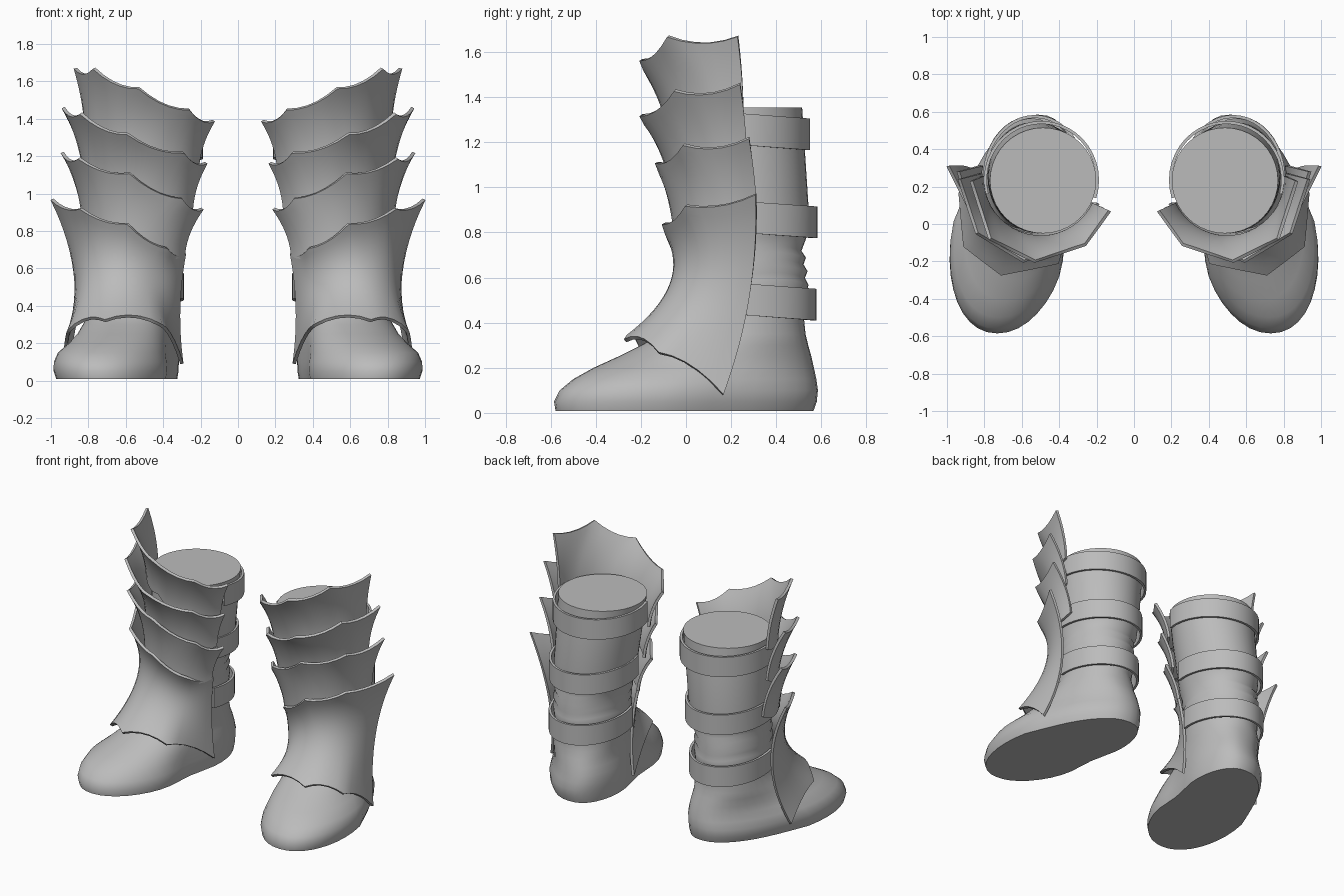
import bpy, bmesh, math
from mathutils import Vector

cube = bpy.data.objects.get("Cube")
if cube:
    bpy.data.objects.remove(cube, do_unlink=True)

grey = bpy.data.materials.new("plain grey")
grey.use_nodes = True
grey.diffuse_color = (0.5, 0.5, 0.5, 1)
grey.node_tree.nodes["Principled BSDF"].inputs["Base Color"].default_value = (0.5, 0.5, 0.5, 1)


def loft(name, rows, closed=False, thickness=0, angle=45):
    """Skin rows of points, thicken if wanted, mirror to make the pair."""
    bm = bmesh.new()
    grid = [[bm.verts.new(p) for p in row] for row in rows]
    n = len(grid[0])
    for a, b in zip(grid, grid[1:]):
        for i in range(n if closed else n - 1):
            j = (i + 1) % n
            bm.faces.new((a[i], a[j], b[j], b[i]))
    if closed:
        bm.faces.new(grid[0])
        bm.faces.new(grid[-1])
    bmesh.ops.recalc_face_normals(bm, faces=bm.faces)
    mesh = bpy.data.meshes.new(name)
    bm.to_mesh(mesh)
    bm.free()
    obj = bpy.data.objects.new(name, mesh)
    bpy.context.collection.objects.link(obj)
    mesh.materials.append(grey)
    if thickness:
        mod = obj.modifiers.new("thickness", 'SOLIDIFY')
        mod.thickness = thickness
        mod.offset = 0
    mirror = obj.modifiers.new("pair", 'MIRROR')
    mirror.use_mirror_merge = False
    bpy.ops.object.select_all(action='DESELECT')
    obj.select_set(True)
    bpy.context.view_layer.objects.active = obj
    bpy.ops.object.convert(target='MESH')
    bpy.ops.object.shade_smooth_by_angle(angle=math.radians(angle))


def power(v, e):
    return math.copysign(abs(v) ** e, v)


def boot_ring(z, back, front, cx, rx, skew=0.0):
    """Rounded outline; skew swings the toe out, slims the heel and the arch."""
    ring = []
    for k in range(40):
        t = math.tau * k / 40
        heel = math.sin(t) > 0
        e = 1.0 if not skew else 0.86 if heel else 0.95
        c, s = power(math.cos(t), e), power(math.sin(t), e)
        y = (back + front) / 2 + (back - front) / 2 * s
        width = rx * (1 - 2 * skew * max(s, 0))
        waist = 1.5 if c < 0 else 0.4
        width *= 1 - skew * waist * math.exp(-((y - (0 if c < 0 else 0.15)) / 0.2) ** 2)
        wave = 0.012 * math.sin(3 * t) if 0.57 < z < 0.76 else 0
        ring.append((cx + width * c - skew * s * (1.3 if heel else 0.85), y, z + wave))
    return ring


# Boot: foot, ankle, creased shaft and flat top
boot_rings = [
    (0.008, 0.565, -0.578, 0.643, 0.316, 0.1), (0.05, 0.58, -0.585, 0.646, 0.328, 0.1),
    (0.1, 0.585, -0.56, 0.645, 0.328, 0.1), (0.15, 0.578, -0.5, 0.635, 0.316, 0.1),
    (0.2, 0.567, -0.41, 0.612, 0.287, 0.08), (0.25, 0.556, -0.3, 0.595, 0.262, 0.06),
    (0.3, 0.542, -0.2, 0.585, 0.245, 0.04), (0.35, 0.53, -0.11, 0.57, 0.235, 0.02),
    (0.42, 0.523, -0.05, 0.553, 0.226), (0.52, 0.535, -0.03, 0.548, 0.228),
    (0.58, 0.543, -0.03, 0.548, 0.235), (0.61, 0.527, -0.02, 0.548, 0.224),
    (0.64, 0.539, -0.03, 0.548, 0.235), (0.67, 0.521, -0.02, 0.546, 0.224),
    (0.7, 0.532, -0.03, 0.543, 0.235), (0.73, 0.512, -0.02, 0.538, 0.23),
    (0.78, 0.535, -0.03, 0.533, 0.248), (0.92, 0.543, -0.04, 0.522, 0.258),
    (1.15, 0.528, -0.05, 0.503, 0.272), (1.355, 0.515, -0.05, 0.486, 0.284),
]
loft("boots", [boot_ring(*r) for r in boot_rings], closed=True, angle=65)


def arc(cx, cy, rx, ry, start, end, heights):
    """Elliptical arc in plan, one point for each height."""
    points = []
    for k, z in enumerate(heights):
        t = math.radians(start + (end - start) * k / (len(heights) - 1))
        points.append(Vector((cx + rx * math.cos(t), cy + ry * math.sin(t), z)))
    return points


# Straps round the back of the shaft, sloping down to the heel
def strap(name, z, cx, cy, rx, ry):
    rows = []
    for dz in (-0.07, 0.07):
        slope = [z + dz - 0.03 * math.sin(math.pi * k / 24) for k in range(25)]
        rows.append(arc(cx, cy, rx, ry, -14, 198, slope))
    loft(name, rows, thickness=0.016)


strap("upper_straps", 1.265, 0.495, 0.235, 0.3, 0.308)
strap("middle_straps", 0.875, 0.53, 0.25, 0.27, 0.325)
strap("ankle_straps", 0.51, 0.547, 0.26, 0.25, 0.31)

STEPS = 5


def scallop(corners, sag):
    """Edge through corner points, dipping between them."""
    points = []
    for a, b in zip(corners, corners[1:]):
        for k in range(STEPS):
            f = k / STEPS
            p = Vector(a).lerp(Vector(b), f)
            p.z -= sag * 4 * f * (1 - f)
            points.append(p)
    return points + [Vector(corners[-1])]


def plate(name, top, mid, low, rows=10):
    """Curved sheet through three edges."""
    grid = []
    for r in range(rows + 1):
        t = r / rows
        wa, wb, wc = (1 - t) * (1 - 2 * t), 4 * t * (1 - t), t * (2 * t - 1)
        grid.append([a * wa + b * wb + c * wc for a, b, c in zip(top, mid, low)])
    loft(name, grid, thickness=0.018, angle=60)


def collar_plate(name, corners, cx, rx, ry, end):
    """Flared plate, shorter on the inner side, whose lower edge hugs the shaft."""
    top = scallop(corners, 0.03)
    last = len(top) - 1
    low = arc(cx, 0.24, rx, ry, 205, end,
              [p.z - 0.25 - 0.11 * k / last for k, p in enumerate(top)])
    mid = []
    for p, q in zip(top, low):
        m = q.lerp(p, 0.3)
        m.z = (p.z + q.z) / 2
        mid.append(m)
    plate(name, top, mid, low)


# Three overlapping upper plates
collar_plate("top_plates", [(0.13, 0.07, 1.39), (0.26, -0.11, 1.45), (0.53, -0.2, 1.565),
                            (0.77, -0.08, 1.67), (0.87, 0.23, 1.67)], 0.498, 0.312, 0.31, 363)
collar_plate("upper_plates", [(0.17, 0.09, 1.165), (0.29, -0.09, 1.22), (0.59, -0.2, 1.32),
                              (0.84, -0.05, 1.43), (0.935, 0.24, 1.46)], 0.52, 0.3, 0.298, 366)
collar_plate("middle_plates", [(0.19, 0.11, 0.92), (0.3, -0.04, 0.975), (0.58, -0.13, 1.11),
                               (0.85, -0.01, 1.19), (0.94, 0.28, 1.22)], 0.545, 0.28, 0.282, 375)

# Long shin plate with pointed ends over the foot
shin_top = scallop([(0.285, 0.13, 0.68), (0.38, -0.03, 0.71), (0.59, -0.1, 0.84),
                    (0.84, 0.0, 0.92), (0.995, 0.31, 0.97)], 0.025)
shin_low = scallop([(0.3, 0.16, 0.09), (0.41, -0.21, 0.295), (0.71, -0.27, 0.32),
                    (0.905, -0.12, 0.265), (0.93, 0.165, 0.08)], -0.036)
shin_mid = arc(0.585, 0.25, 0.282, 0.315, 198, 366,
               [(a.z + b.z) / 2 for a, b in zip(shin_top, shin_low)])
plate("shin_plates", shin_top, shin_mid, shin_low, rows=16)
